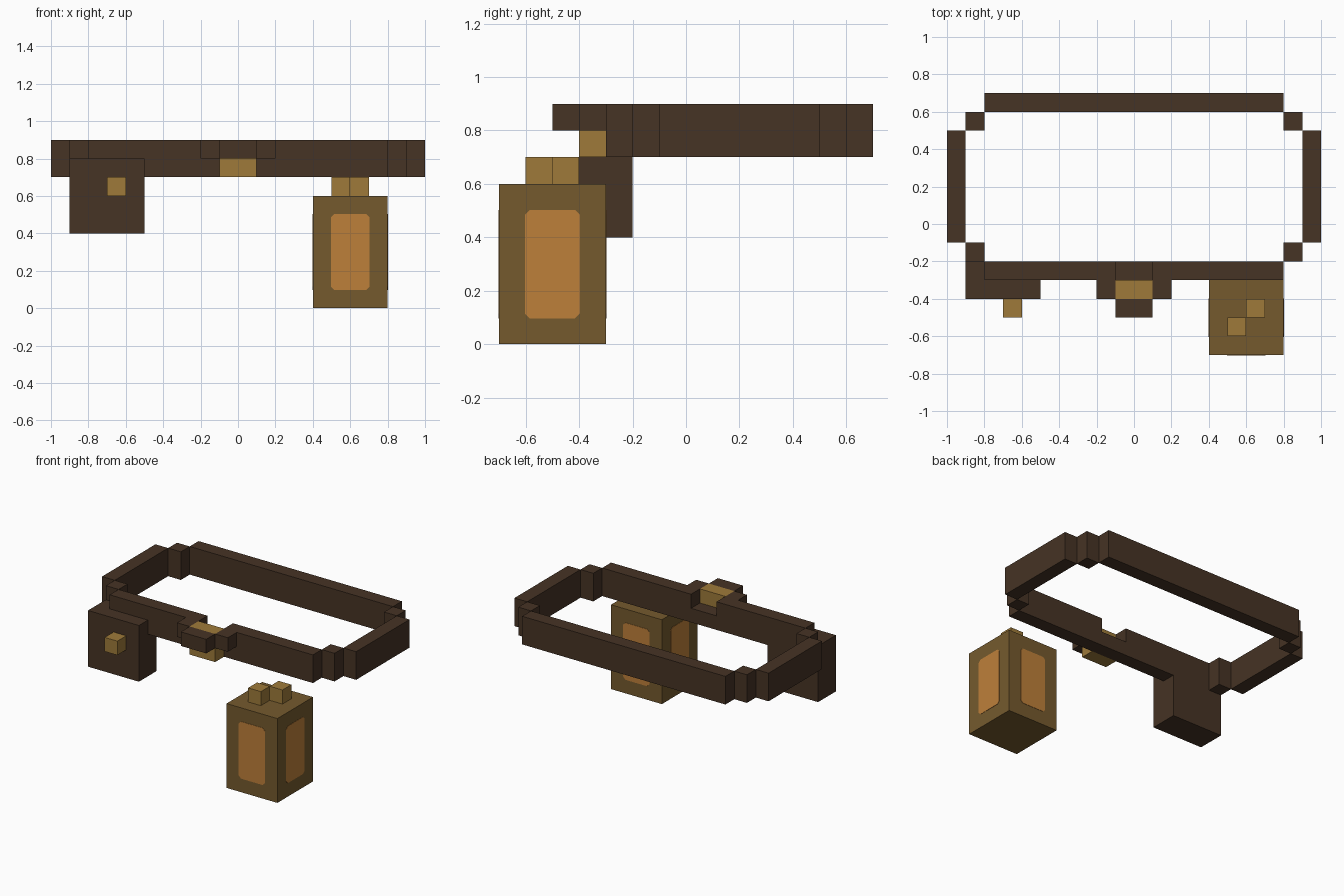
import bpy
import bmesh
import math
from mathutils import Matrix, Vector

cube = bpy.data.objects.get("Cube")
if cube:
    bpy.data.objects.remove(cube, do_unlink=True)


def material(name, rgb):
    mat = bpy.data.materials.new(name)
    mat.use_nodes = True
    colour = (*rgb, 1)
    mat.diffuse_color = colour
    mat.node_tree.nodes["Principled BSDF"].inputs["Base Color"].default_value = colour
    return mat


leather = material("dark leather", (0.061, 0.033, 0.018))
bronze = material("bronze", (0.178, 0.102, 0.027))
gold = material("dull gold", (0.342, 0.195, 0.042))
glow = material("amber glass", (0.515, 0.216, 0.042))


def add_object(name, bm, mat):
    mesh = bpy.data.meshes.new(name)
    bm.to_mesh(mesh)
    bm.free()
    mesh.materials.append(mat)
    obj = bpy.data.objects.new(name, mesh)
    bpy.context.collection.objects.link(obj)
    return obj


def box(name, mat, xs, ys, zs):
    """Box spanning the given (low, high) ranges."""
    lo, hi = (Vector(corner) for corner in zip(xs, ys, zs))
    bm = bmesh.new()
    bmesh.ops.create_cube(bm, size=1)
    bm.transform(Matrix.Translation((lo + hi) / 2) @ Matrix.Diagonal((*(hi - lo), 1)))
    return add_object(name, bm, mat)


# Belt loop
BELT = (0.7, 0.9)
LOWER, UPPER = (0.7, 0.8), (0.8, 0.9)
box("belt_back", leather, (-0.8, 0.8), (0.6, 0.7), BELT)
for side, s in (("left", 1), ("right", -1)):
    def span(a, b):
        return tuple(sorted((a * s, b * s)))
    box(f"belt_side_{side}", leather, span(0.9, 1), (-0.1, 0.5), BELT)
    box(f"belt_back_corner_{side}", leather, span(0.8, 0.9), (0.5, 0.6), BELT)
    box(f"belt_front_corner_{side}", leather, span(0.8, 0.9), (-0.2, -0.1), BELT)
    box(f"belt_front_{side}", leather, span(0.1, 0.8), (-0.3, -0.2), BELT)
    box(f"buckle_loop_{side}", leather, span(0.1, 0.2), (-0.4, -0.3), UPPER)

# Buckle, with the belt notched behind it
box("belt_front_middle", leather, (-0.1, 0.1), (-0.3, -0.2), LOWER)
box("buckle", gold, (-0.1, 0.1), (-0.4, -0.3), BELT)
box("buckle_strap", leather, (-0.1, 0.1), (-0.5, -0.4), UPPER)

# Pouch
box("pouch", leather, (-0.9, -0.5), (-0.4, -0.2), (0.4, 0.8))
box("pouch_button", gold, (-0.7, -0.6), (-0.5, -0.4), (0.6, 0.7))

# Lantern
box("lantern_body", bronze, (0.4, 0.8), (-0.7, -0.3), (0, 0.6))
box("lantern_hook_front", gold, (0.5, 0.6), (-0.6, -0.5), (0.6, 0.7))
box("lantern_hook_back", gold, (0.6, 0.7), (-0.5, -0.4), (0.6, 0.7))


def lantern_pane(name, turn):
    """Clipped-corner glass plate on one lantern side."""
    w, h, cut, depth = 0.103, 0.203, 0.018, 0.003
    bm = bmesh.new()
    outline = []
    for sx, sz in ((1, 1), (-1, 1), (-1, -1), (1, -1)):
        pair = [(sx * w, sz * (h - cut)), (sx * (w - cut), sz * h)]
        outline += pair if sx == sz else pair[::-1]
    face = bm.faces.new([bm.verts.new((x, -0.199, z)) for x, z in outline])
    moved = bmesh.ops.extrude_face_region(bm, geom=[face])["geom"]
    verts = [g for g in moved if isinstance(g, bmesh.types.BMVert)]
    bmesh.ops.translate(bm, verts=verts, vec=(0, -depth, 0))
    bmesh.ops.recalc_face_normals(bm, faces=bm.faces)
    bm.transform(Matrix.Translation((0.6, -0.5, 0.3)) @ Matrix.Rotation(turn, 4, "Z"))
    return add_object(name, bm, glow)


for i, side in enumerate(("front", "left", "back", "right")):
    lantern_pane(f"lantern_pane_{side}", i * math.pi / 2)
